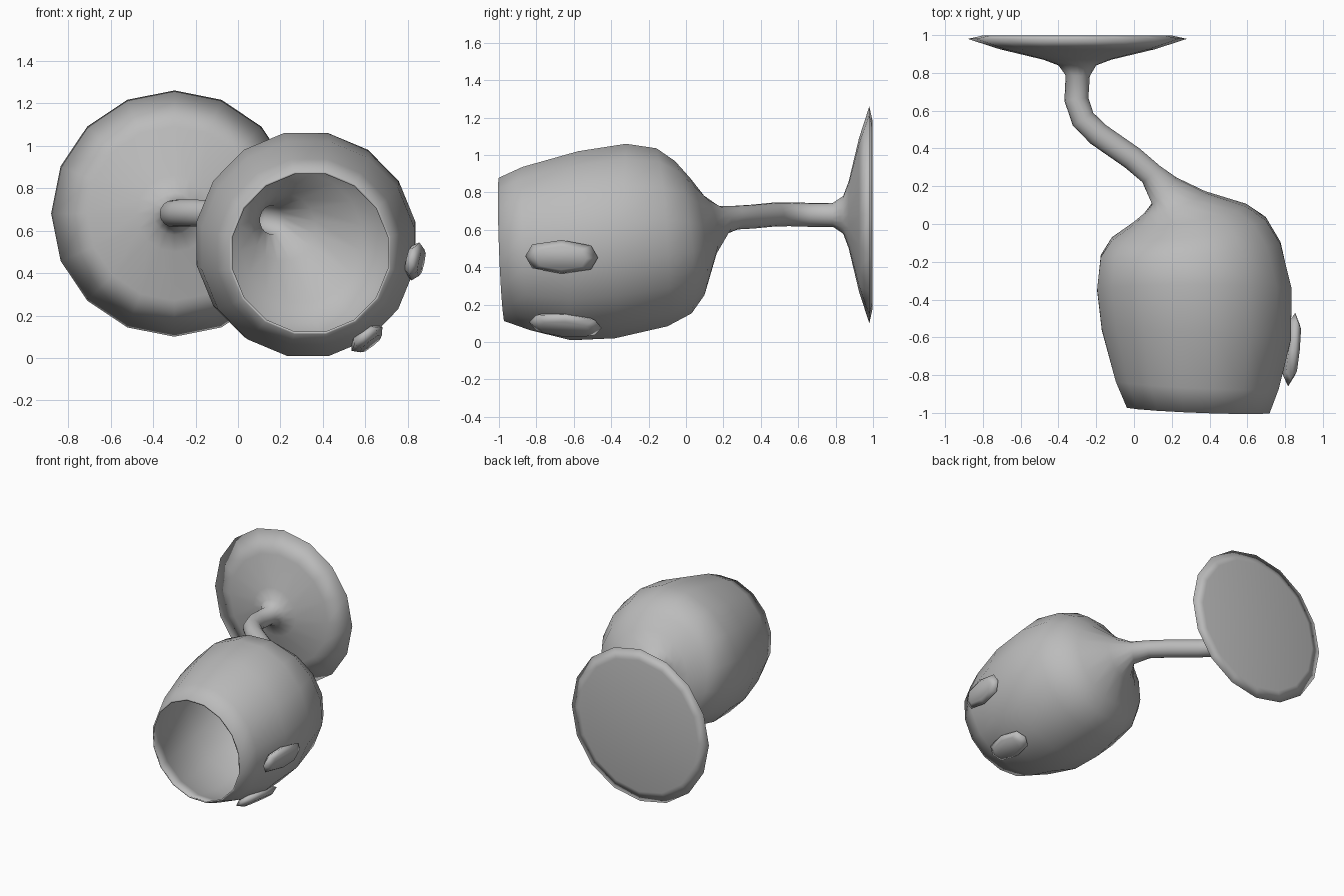
import bpy, bmesh, math
from mathutils import Vector, Matrix

cube = bpy.data.objects.get("Cube")
if cube:
    bpy.data.objects.remove(cube)

SIDES = 16
HALF = math.pi / SIDES

grey = bpy.data.materials.new("plain grey")
grey.use_nodes = True
colour = (0.5, 0.5, 0.5, 1)
grey.diffuse_color = colour
grey.node_tree.nodes["Principled BSDF"].inputs["Base Color"].default_value = colour


def ring(bm, centre, across, up, turn):
    """Ellipse of vertices spanned by two half-axis vectors."""
    angles = [turn + 2 * HALF * i for i in range(SIDES)]
    return [bm.verts.new(centre + across * math.cos(a) + up * math.sin(a)) for a in angles]


def bridge(bm, first, second):
    for i in range(SIDES):
        j = (i + 1) % SIDES
        bm.faces.new((first[i], first[j], second[j], second[i]))


def finish(bm, name):
    bmesh.ops.recalc_face_normals(bm, faces=bm.faces)
    mesh = bpy.data.meshes.new(name)
    bm.to_mesh(mesh)
    bm.free()
    mesh.materials.append(grey)
    for face in mesh.polygons:
        face.use_smooth = True
    obj = bpy.data.objects.new(name, mesh)
    bpy.context.collection.objects.link(obj)
    return obj


# Bowl sections: x, y, z, half width, half height, y lean across, y lean up
bowl = [
    (.34, -.985, .495, .385, .39, -.015, -.015),
    (.335, -.85, .5, .44, .445, -.02, -.02),
    (.33, -.59, .515, .51, .515, -.03, .02),
    (.32, -.35, .54, .525, .53, 0, .03),
    (.3, -.135, .56, .485, .485, .035, -.03),
    (.29, -.025, .56, .415, .415, .055, -.045),
    (.295, .05, .565, .305, .32, .05, -.04),
    (.215, .11, .615, .165, .17, .06, -.025),
    (.16, .175, .65, .065, .08, .07, -.015),
]
# Bent stem centre line
stem = [(.09, .265, .665), (-.01, .35, .67), (-.19, .475, .682), (-.27, .555, .683),
        (-.305, .66, .68), (-.298, .785, .68)]
# Base profile: y, radius
base = [(.84, .1), (.87, .18), (.925, .41), (.98, .58), (.998, .5)]

outer = []
for x, y, z, w, h, lean, rise in bowl:
    outer.append((Vector((x, y, z)), Vector((w, lean, 0)), Vector((0, rise, h)), HALF))

points = [Vector(p) for p in stem]
for i, p in enumerate(points):
    before = points[i - 1] if i else Vector(bowl[-1][:3])
    after = points[i + 1] if i + 1 < len(points) else p + Vector((0, .1, 0))
    along = (after - before).normalized()
    across = along.cross(Vector((0, 0, 1))).normalized()
    turn = HALF * (1 - (i + 1) / len(points))
    outer.append((p, across * .064, across.cross(along) * .064, turn))

for y, r in base:
    outer.append((Vector((-.3, y, .68)), Vector((r, 0, 0)), Vector((0, 0, r)), 0))

# Goblet shell: bowl, stem and foot flow as one skin
bm = bmesh.new()
skin = [ring(bm, *section) for section in outer]
for a, b in zip(skin, skin[1:]):
    bridge(bm, a, b)
bm.faces.new(skin[-1])

# Thin inner lining of the bowl, running into the mouth of the stem
lining = []
for c, u, v, t in outer[:len(bowl) + 1]:
    lining.append(ring(bm, c, u * (1 - .012 / u.length), v * (1 - .012 / v.length), t))
bridge(bm, skin[0], lining[0])
for a, b in zip(lining, lining[1:]):
    bridge(bm, a, b)
bm.faces.new(lining[-1])
finish(bm, "bent_goblet")


# Raised oval pads on the left of the bowl
def pad(name, centre, degrees, slope):
    bm = bmesh.new()
    rings = []
    for depth, size in ((-.03, .75), (0, 1), (.03, .7)):
        loop = []
        for k in range(8):
            a = math.pi * k / 4
            loop.append(bm.verts.new((depth, .195 * size * math.copysign(abs(math.cos(a)) ** .6, math.cos(a)),
                                      .092 * size * math.sin(a))))
        rings.append(loop)
    for a, b in zip(rings, rings[1:]):
        for i in range(8):
            j = (i + 1) % 8
            bm.faces.new((a[i], a[j], b[j], b[i]))
    bm.faces.new(rings[0])
    bm.faces.new(rings[-1])
    obj = finish(bm, name)
    spin = Matrix.Rotation(math.radians(-degrees), 4, 'Y')
    obj.matrix_world = Matrix.Translation(centre) @ spin @ Matrix.Rotation(-slope, 4, 'Z')


pad("upper_pad", (.835, -.665, .455), -12, .1)
pad("lower_pad", (.608, -.645, .09), -52, .1)
